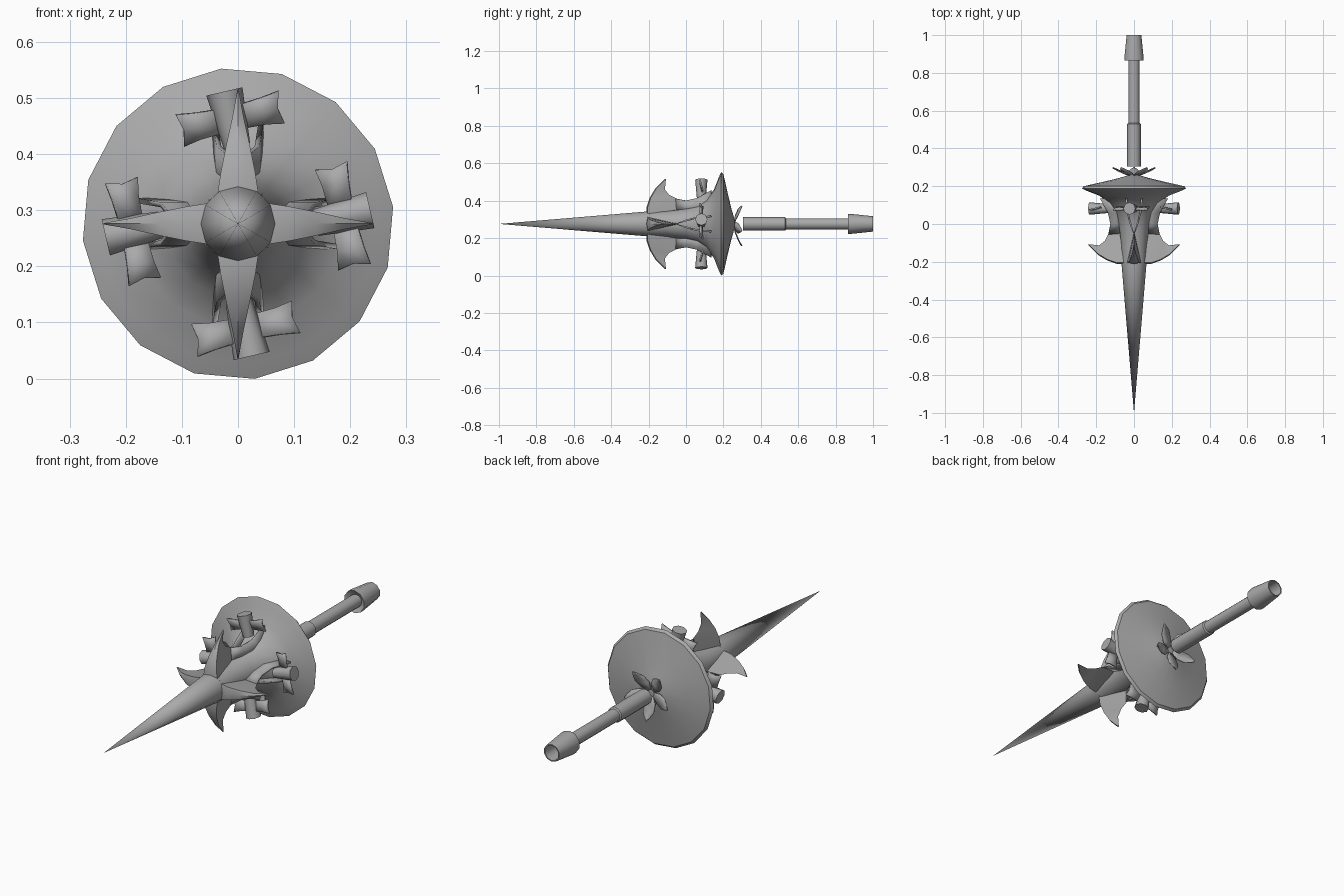
import bpy, bmesh, math
from mathutils import Matrix, Vector

if "Cube" in bpy.data.objects:
    bpy.data.objects.remove(bpy.data.objects["Cube"])

AXIS_Z = 0.276  # height of the long axis

steel = bpy.data.materials.new("grey_steel")
steel.use_nodes = True
GREY = (0.4, 0.4, 0.4, 1)
steel.diffuse_color = GREY
steel.node_tree.nodes["Principled BSDF"].inputs["Base Color"].default_value = GREY


def finish(bm, name, angle=35, thickness=0, spin=0):
    """Turn a bmesh built around the y axis into a shaded object."""
    bmesh.ops.remove_doubles(bm, verts=bm.verts, dist=0.0001)
    bmesh.ops.recalc_face_normals(bm, faces=bm.faces)
    bm.transform(Matrix.Translation((0, 0, AXIS_Z)) @ Matrix.Rotation(spin, 4, 'Y'))
    mesh = bpy.data.meshes.new(name)
    bm.to_mesh(mesh)
    bm.free()
    mesh.materials.append(steel)
    ob = bpy.data.objects.new(name, mesh)
    bpy.context.collection.objects.link(ob)
    if thickness:
        solid = ob.modifiers.new("thickness", 'SOLIDIFY')
        solid.thickness = thickness
        solid.offset = 0
    bpy.ops.object.select_all(action='DESELECT')
    ob.select_set(True)
    bpy.context.view_layer.objects.active = ob
    bpy.ops.object.shade_smooth_by_angle(angle=math.radians(angle))
    return ob


def skin(bm, rows, closed=False):
    """Bridge neighbouring rows of points with quads."""
    rings = [[bm.verts.new(p) for p in row] for row in rows]
    n = len(rings[0])
    for a, b in zip(rings, rings[1:]):
        for i in range(n if closed else n - 1):
            j = (i + 1) % n
            bm.faces.new((a[i], a[j], b[j], b[i]))
    return rings


def lathe(name, profile, sides, phase=0, angle=35):
    """Revolve (y, radius) points about the long axis."""
    bm = bmesh.new()
    rows = []
    for y, r in profile:
        turns = [phase + math.tau * i / sides for i in range(sides)]
        rows.append([(r * math.sin(t), y, r * math.cos(t)) for t in turns])
    skin(bm, rows, True)
    bmesh.ops.dissolve_degenerate(bm, dist=0.0001, edges=bm.edges)
    return finish(bm, name, angle)


# Spike, flared guard, grip and hollow pommel
lathe("spike", [(-1, 0), (-0.2, 0.067), (-0.19, 0)], 12)
lathe("guard", [(-0.2, 0.04), (-0.2, 0.066), (-0.1, 0.07), (0, 0.083), (0.06, 0.1),
                (0.11, 0.132), (0.15, 0.185), (0.175, 0.25), (0.188, 0.278),
                (0.2, 0.268), (0.222, 0.17), (0.242, 0.085), (0.258, 0.03),
                (0.258, 0)], 16, math.radians(-6.2), 30)
lathe("grip", [(0.305, 0), (0.305, 0.036), (0.53, 0.036), (0.535, 0.03),
               (0.9, 0.03), (0.9, 0)], 12)
lathe("pommel", [(0.88, 0.028), (0.865, 0.053), (0.885, 0.053), (1, 0.041),
                 (1, 0.036), (0.905, 0.034), (0.905, 0)], 10, 0, 40)

# Fin outline: front edge (y, radius, half width) and rear spine (y, radius)
FRONT = [(-0.205, 0.05, 0.037), (-0.205, 0.09, 0.031), (-0.188, 0.14, 0.021),
         (-0.158, 0.19, 0.01), (-0.108, 0.24, 0.001)]
SPINE = [(-0.03, 0.05), (-0.05, 0.135), (-0.09, 0.155), (-0.113, 0.185), (-0.107, 0.24)]
# Bracket arm: (y, radius, sideways offset)
ARM = [(-0.055, 0.135, 0), (0, 0.125, 0.018), (0.06, 0.138, 0.034), (0.135, 0.18, 0.041)]


def fin(name, spin):
    bm = bmesh.new()
    rows = []
    for (fy, fr, w), (sy, sr) in zip(FRONT, SPINE):
        rows.append([(-w, fy, fr), (0, fy - 0.006, fr), (w, fy, fr), (0, sy, sr)])
    skin(bm, rows, True)
    finish(bm, name, 30, 0, spin)


def bracket(name, spin):
    bm = bmesh.new()
    for side in (-1, 1):
        skin(bm, [[(side * x, y, r), (side * x, y, 0.06)] for y, r, x in ARM])
    finish(bm, name, 40, 0.009, spin)


# Canisters sit tilted on the brackets, each with a pair of flared vanes
TILT = Matrix.Translation((-0.013, 0.082, 0.187)) @ Matrix.Rotation(math.radians(-13), 4, 'Y')


def canister(name, spin):
    bm = bmesh.new()
    bmesh.ops.create_cone(bm, cap_ends=True, segments=8, radius1=0.024, radius2=0.033,
                          depth=0.1, matrix=TILT)
    finish(bm, name, 50, 0, spin)


def vanes(name, spin):
    bm = bmesh.new()
    lean = Matrix.Rotation(math.radians(14), 4, 'X')
    for side in (-1, 1):
        rows = [[(0.02, -0.022), (0.02, 0), (0.02, 0.022)],
                [(0.06, -0.024), (0.06, 0), (0.06, 0.025)],
                [(0.092, -0.03), (0.086, 0), (0.094, 0.03)]]
        skin(bm, [[TILT @ lean @ Vector((side * u, 0, v)) for u, v in row] for row in rows])
    finish(bm, name, 30, 0.008, spin)


for i, place in enumerate(("top", "left", "bottom", "right")):
    turn = i * math.pi / 2
    fin(place + "_fin", turn)
    bracket(place + "_bracket", turn)
    canister(place + "_canister", turn)
    vanes(place + "_vanes", turn)

# Five curled petals behind the guard: (radius, y, half width)
PETAL = [(0.015, 0.256, 0.01), (0.045, 0.262, 0.026), (0.08, 0.276, 0.028),
         (0.104, 0.288, 0.014), (0.118, 0.296, 0.001)]
for i in range(5):
    bm = bmesh.new()
    skin(bm, [[(-w, y + 0.004, r), (0, y, r), (w, y + 0.004, r)] for r, y, w in PETAL])
    finish(bm, "petal_%d" % (i + 1), 40, 0.004, math.pi + i * math.tau / 5)
